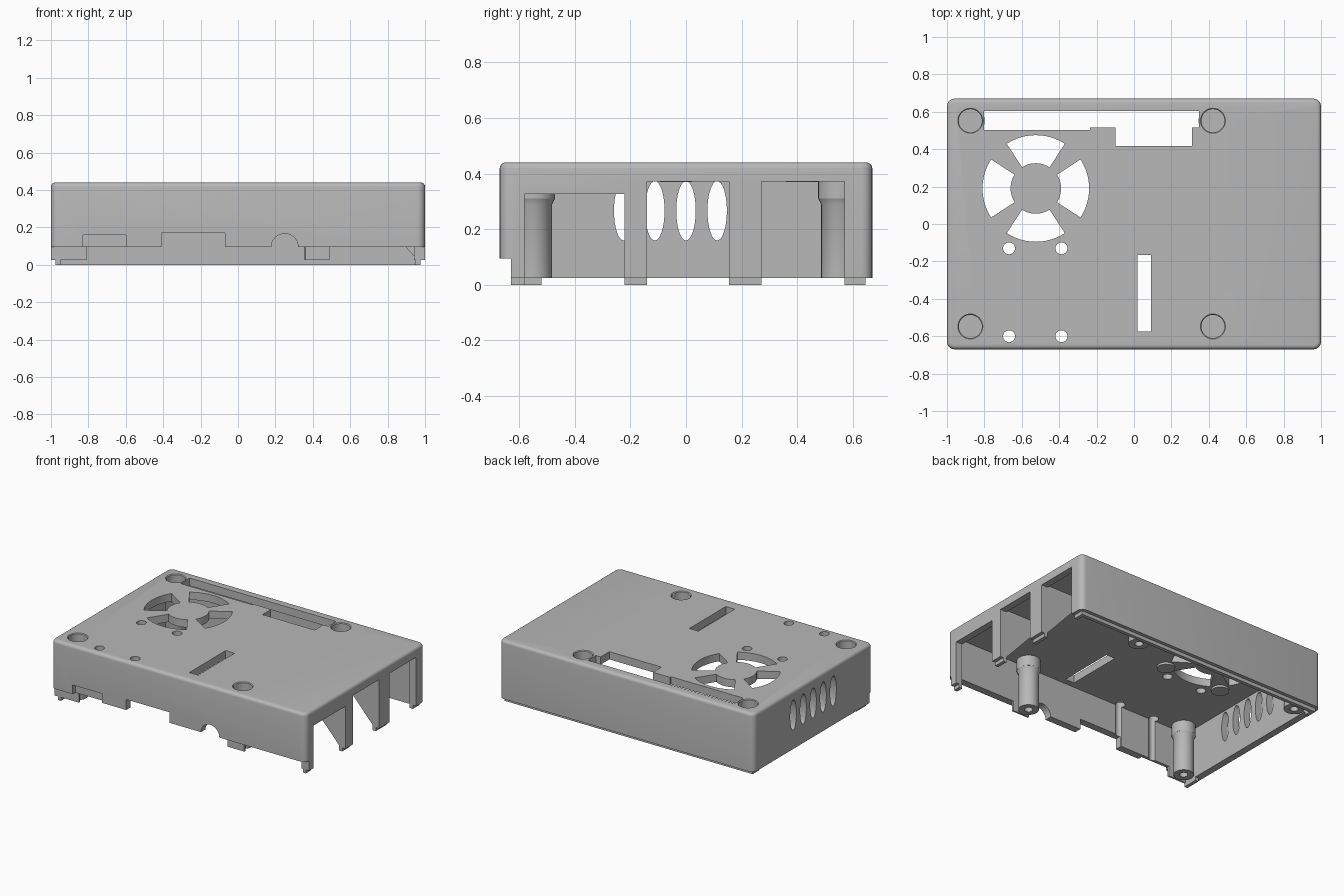
import bpy, bmesh, math
from mathutils import Matrix, Vector

cube = bpy.data.objects.get("Cube")
if cube:
    bpy.data.objects.remove(cube, do_unlink=True)

grey = bpy.data.materials.new("light grey plastic")
grey.use_nodes = True
colour = (0.48, 0.48, 0.48, 1)
grey.diffuse_color = colour
grey.node_tree.nodes["Principled BSDF"].inputs["Base Color"].default_value = colour


def finish(name, bm):
    bmesh.ops.recalc_face_normals(bm, faces=bm.faces)
    mesh = bpy.data.meshes.new(name)
    bm.to_mesh(mesh)
    bm.free()
    mesh.materials.append(grey)
    obj = bpy.data.objects.new(name, mesh)
    bpy.context.collection.objects.link(obj)
    return obj


def box_bm(x, y, z):
    bm = bmesh.new()
    bmesh.ops.create_cube(bm, size=1)
    for v in bm.verts:
        v.co = Vector([r[0] if c < 0 else r[1] for c, r in zip(v.co, (x, y, z))])
    return bm


def box(name, x, y, z):
    return finish(name, box_bm(x, y, z))


def rod(name, centre, r1, r2, length, axis="Z", sides=32, stretch=1):
    """Cylinder or cone centred on a point; stretch scales it in z."""
    bm = bmesh.new()
    bmesh.ops.create_cone(bm, cap_ends=True, segments=sides, radius1=r1, radius2=r2, depth=length)
    turn = {"Z": Matrix(), "X": Matrix.Rotation(math.pi / 2, 4, "Y"),
            "Y": Matrix.Rotation(math.pi / 2, 4, "X")}[axis]
    bm.transform(Matrix.Translation(centre) @ Matrix.Diagonal((1, 1, stretch, 1)) @ turn)
    return finish(name, bm)


def prism(name, points, offset):
    bm = bmesh.new()
    face = bm.faces.new([bm.verts.new(p) for p in points])
    new = bmesh.ops.extrude_face_region(bm, geom=[face])["geom"]
    bmesh.ops.translate(bm, vec=offset, verts=[g for g in new if isinstance(g, bmesh.types.BMVert)])
    return finish(name, bm)


def combine(tool, operation):
    mod = case.modifiers.new("boolean", "BOOLEAN")
    mod.operation, mod.solver, mod.object = operation, "EXACT", tool
    bpy.context.view_layer.objects.active = case
    bpy.ops.object.modifier_apply(modifier=mod.name)
    bpy.data.objects.remove(tool, do_unlink=True)


def cut(tool):
    combine(tool, "DIFFERENCE")


def add(tool):
    combine(tool, "UNION")


TOP, CEIL, RIM = 0.44, 0.385, 0.025

# Outer shell with rounded corners and a softened top edge
bm = box_bm((-1, 1), (-0.67, 0.67), (RIM, TOP))
upright = [e for e in bm.edges if abs(e.verts[0].co.z - e.verts[1].co.z) > 0.1]
bmesh.ops.bevel(bm, geom=upright, offset=0.04, segments=5, profile=0.5, affect="EDGES")
rim = [e for e in bm.edges if all(v.co.z > TOP - 0.001 for v in e.verts)]
bmesh.ops.bevel(bm, geom=rim, offset=0.022, segments=4, profile=0.5, affect="EDGES")
case = finish("case_top", bm)

# Locating lip, then the hollow inside
add(box("lip", (-0.975, 0.975), (-0.63, 0.645), (0, 0.15)))
cut(box("hollow", (-0.95, 0.95), (-0.618, 0.62), (-0.1, CEIL)))

# Lip only stays at the corners of the left wall and as tabs on the front wall
cut(box("side_lip_gap", (-1.1, -0.9), (-0.52, 0.57), (-0.1, RIM)))
cut(box("front_lip_gap", (-0.95, 0.95), (-0.7, -0.6), (-0.1, RIM)))
cut(box("front_step", (-1.1, 1.1), (-0.8, -0.63), (-0.1, 0.095)))
for x in ((-0.81, 0.36), (0.49, 0.94)):
    cut(box("tab_gap", x, (-0.8, -0.6), (-0.1, 0.095)))

# Gussets behind the columns between the ports
for y0, y1 in ((-0.222, -0.14), (0.155, 0.272)):
    add(prism("gusset", [(0.965, y0, 0.02), (0.965, y0, 0.4), (0.62, y0, 0.4)], (0, y1 - y0, 0)))

# Screw posts with collars, and short fan pegs under the lid
posts = [(x, y) for x in (-0.875, 0.422) for y in (-0.548, 0.552)]
for x, y in posts:
    add(rod("post", (x, y, 0.21), 0.066, 0.066, 0.37))
    add(rod("collar", (x, y, 0.36), 0.077, 0.077, 0.1))
    add(rod("collar_taper", (x, y, 0.3), 0.066, 0.077, 0.022))
FAN = Vector((-0.525, 0.19, 0))
for sx in (-1, 1):
    for sy in (-1, 1):
        add(rod("fan_peg", FAN + Vector((sx * 0.227, sy * 0.227, 0.385)), 0.058, 0.058, 0.03))
for x, y in posts:
    cut(rod("counterbore", (x, y, 0.42), 0.062, 0.062, 0.18))
    cut(rod("counterbore_chamfer", (x, y, TOP), 0.056, 0.078, 0.022))
    cut(rod("screw_hole", (x, y, 0.1), 0.027, 0.027, 0.36))

# Port openings in the right wall
for y, top in (((-0.58, -0.222), 0.327), ((-0.14, 0.155), 0.372), ((0.272, 0.57), 0.372)):
    cut(box("port", (0.9, 1.1), y, (-0.1, top)))

# Oval vents and cable notches in the left wall
for i in range(-2, 3):
    cut(rod("vent", (-1, i * 0.112, 0.266), 0.035, 0.035, 0.2, "X", 32, 3.05))
for y in (-0.458, -0.376):
    cut(rod("cable_notch", (-1, y, 0.032), 0.022, 0.022, 0.2, "X", 20))

# Front connectors: shallow recess, wide opening and round jack
cut(box("recess", (-0.83, -0.6), (-0.8, -0.64), (0.085, 0.16)))
cut(box("wide_opening", (-0.41, -0.07), (-0.8, -0.6), (-0.1, 0.17)))
cut(rod("jack", (0.25, -0.65, 0.095), 0.072, 0.072, 0.14, "Y"))

# Lid slots
for x, y in (((-0.803, -0.235), (0.503, 0.605)), ((-0.24, 0.347), (0.515, 0.605)),
             ((-0.1, 0.31), (0.418, 0.6)), ((0.02, 0.09), (-0.575, -0.167))):
    cut(box("lid_slot", x, y, (0.34, 0.6)))

# Small round holes in the lid
for x in (-0.668, -0.388):
    for y in (-0.13, -0.6):
        cut(rod("lid_hole", (x, y, 0.3), 0.032, 0.032, 0.5, "Z", 24))

# Four curved fan openings around a solid hub
for k in range(4):
    mid = k * math.pi / 2
    angles = [mid + math.radians(-33 + 66 * i / 12) for i in range(13)]
    ring = [(0.285, a) for a in angles] + [(0.135, a) for a in reversed(angles)]
    cut(prism("fan_slot", [FAN + Vector((r * math.cos(a), r * math.sin(a), 0.34)) for r, a in ring],
              (0, 0, 0.2)))

# Smooth curves, crisp edges
bpy.ops.object.select_all(action="DESELECT")
case.select_set(True)
bpy.context.view_layer.objects.active = case
bpy.ops.object.shade_smooth_by_angle(angle=math.radians(30))
